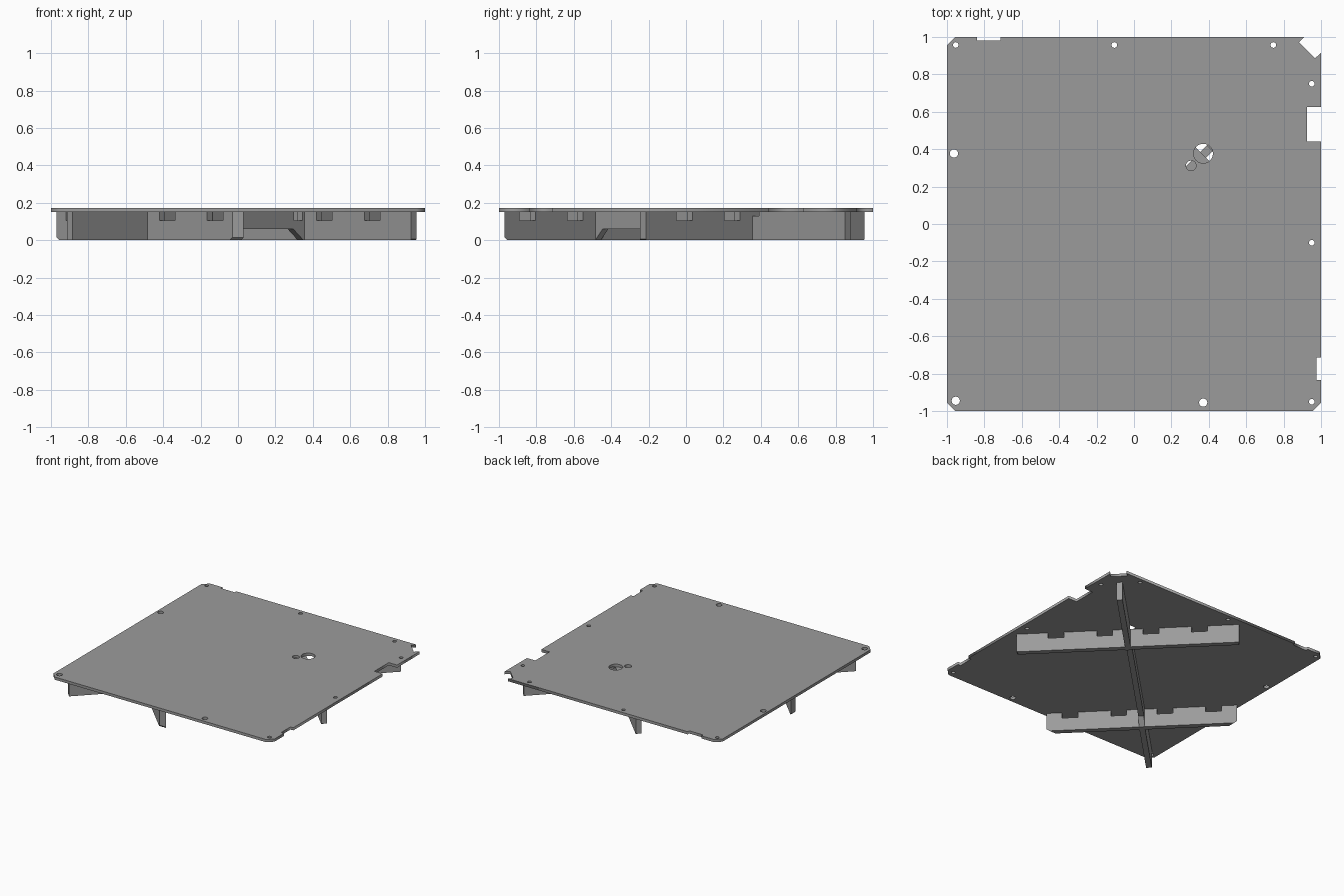
import bpy, bmesh, math

if "Cube" in bpy.data.objects:
    bpy.data.objects.remove(bpy.data.objects["Cube"])

BOTTOM, TOP = 0.15, 0.172      # plate levels
H = 0.015                      # half rib thickness, measured along x and y

grey = bpy.data.materials.new("mid_grey")
grey.diffuse_color = (0.33, 0.33, 0.33, 1)
grey.use_nodes = True
grey.node_tree.nodes["Principled BSDF"].inputs["Base Color"].default_value = grey.diffuse_color


def add_loop(curve, points):
    spline = curve.splines.new('POLY')
    spline.points.add(len(points) - 1)
    for p, (x, y) in zip(spline.points, points):
        p.co = (x, y, 0, 1)
    spline.use_cyclic_u = True


def rib(name, origin, direction, profile, skew=0):
    """Extrude a (distance, height) profile sideways; skew mitres the ends."""
    ox, oy = origin
    dx, dy = direction
    nx, ny = -dy, dx
    ends = (min(p[0] for p in profile), max(p[0] for p in profile))
    bm = bmesh.new()
    sides = []
    for h in (-H, H):
        row = []
        for u, z in profile:
            if u < ends[0] + 0.03:
                u -= h * skew
            elif u > ends[1] - 0.03:
                u += h * skew
            row.append(bm.verts.new((ox + dx * u + nx * h, oy + dy * u + ny * h, z)))
        sides.append(row)
    a, b = sides
    bm.faces.new(a)
    bm.faces.new(b[::-1])
    n = len(a)
    for i in range(n):
        bm.faces.new((a[i], b[i], b[(i + 1) % n], a[(i + 1) % n]))
    bmesh.ops.recalc_face_normals(bm, faces=bm.faces)
    mesh = bpy.data.meshes.new(name)
    bm.to_mesh(mesh)
    bm.free()
    mesh.materials.append(grey)
    bpy.context.collection.objects.link(bpy.data.objects.new(name, mesh))


def notched_top(notches, z_top=BOTTOM):
    """Points for a top edge running right to left with square notches."""
    pts = []
    for lo, hi, z in sorted(notches, reverse=True):
        pts += [(hi, z_top), (hi, z), (lo, z), (lo, z_top)]
    return pts


# Top plate: outline with edge cut-outs and clipped corners
outline = [(-0.955, -1), (0.955, -1), (1, -0.955), (1, -0.835), (0.975, -0.835),
           (0.975, -0.715), (1, -0.715), (1, 0.44), (0.925, 0.44), (0.925, 0.625),
           (1, 0.625), (1, 0.915), (0.968, 0.886), (0.883, 0.972), (0.91, 1),
           (-0.715, 1), (-0.715, 0.98), (-0.84, 0.98), (-0.84, 1), (-0.955, 1),
           (-1, 0.955), (-1, -0.955)]
# Plate holes: x, y, radius
holes = [(-0.953, 0.957, 0.015), (-0.105, 0.957, 0.015), (0.745, 0.957, 0.015),
         (0.95, 0.75, 0.015), (0.95, -0.1, 0.015), (0.95, -0.95, 0.015),
         (-0.963, 0.377, 0.022), (-0.953, -0.945, 0.022), (0.37, -0.955, 0.022),
         (0.37, 0.377, 0.052), (0.305, 0.312, 0.027)]
curve = bpy.data.curves.new("top_plate", 'CURVE')
curve.dimensions = '2D'
curve.fill_mode = 'BOTH'
curve.extrude = (TOP - BOTTOM) / 2
add_loop(curve, outline)
for x, y, r in holes:
    add_loop(curve, [(x + r * math.cos(k * math.tau / 24), y + r * math.sin(k * math.tau / 24))
                     for k in range(24)])
plate = bpy.data.objects.new("top_plate", curve)
plate.location.z = (TOP + BOTTOM) / 2
bpy.context.collection.objects.link(plate)
bpy.context.view_layer.objects.active = plate
plate.select_set(True)
bpy.ops.object.convert(target='MESH')
plate = bpy.context.object
plate.data.materials.clear()
plate.data.materials.append(grey)

# Cross ribs with four top notches, mirrored about the middle
slots = [(0.08, 0.163, 0.105), (0.335, 0.42, 0.105)]
slots += [(-hi, -lo, z) for lo, hi, z in slots]
for name, c, end, ch, skew in (("front_cross_rib", -0.485, 0.485, 0.014, 1),
                               ("rear_cross_rib", 0.355, 0.585, 0.005, 0)):
    profile = [(-end, BOTTOM), (-end, ch), (-end + ch, 0), (end - ch, 0), (end, ch), (end, BOTTOM)]
    rib(name, (c, c), (1, -1), profile + notched_top(slots), skew)

# Long diagonal rib, raised between the cross ribs
profile = [(-0.9, BOTTOM), (-0.9, 0), (-0.47, 0), (-0.43, 0.06),
           (0.28, 0.06), (0.335, 0), (0.865, 0), (0.865, BOTTOM)]
rib("diagonal_rib", (0, 0), (1, 1), profile + notched_top([(0.285, 0.33, 0.105), (0.35, 0.405, 0.13)]))
